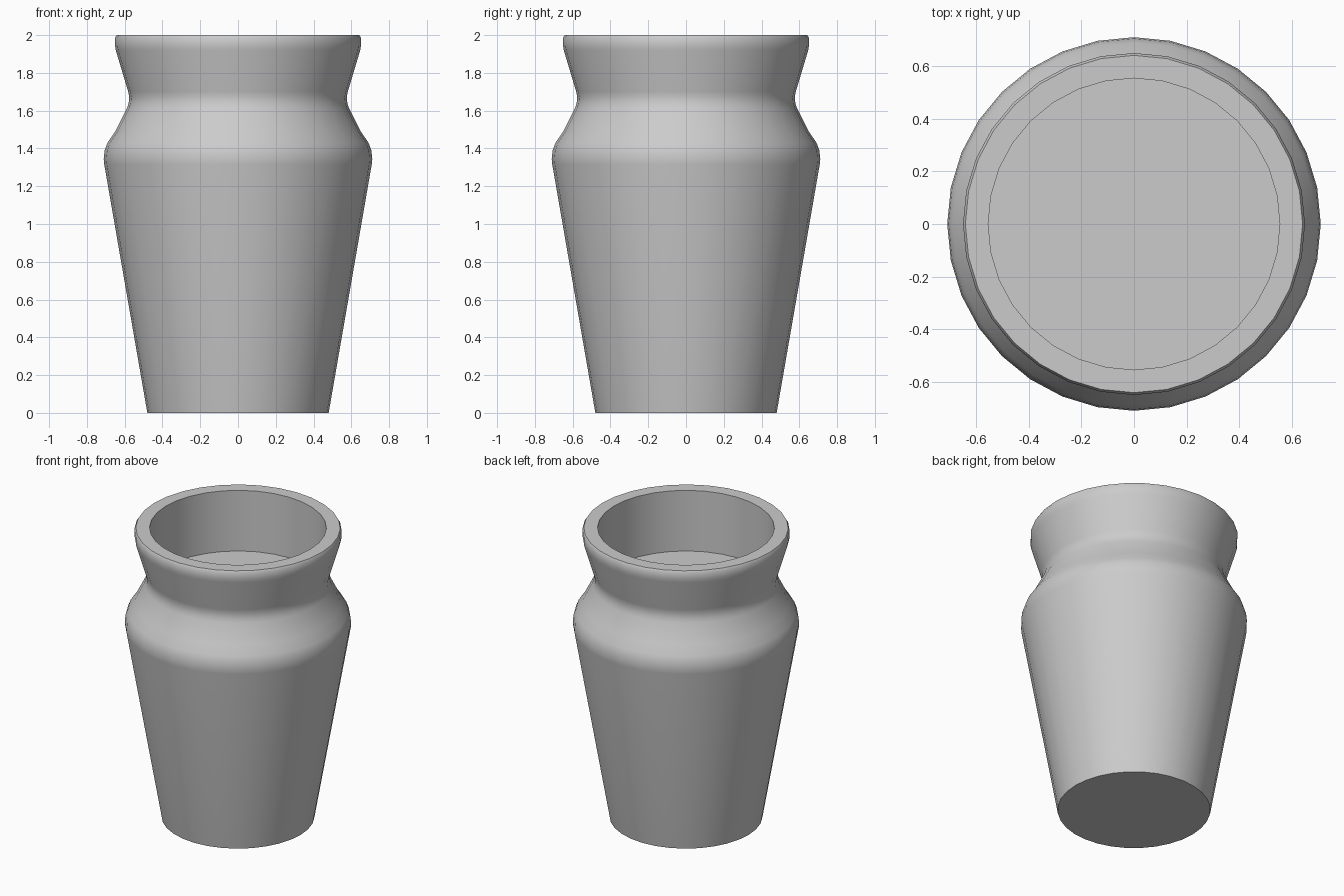
import bpy, bmesh
from math import cos, sin, pi, radians

if "Cube" in bpy.data.objects:
    bpy.data.objects.remove(bpy.data.objects["Cube"])

SIDES = 32

# Profile (radius, height): base, body, shoulder, neck, flared lip, inner well
profile = [
    (0.48, 0.0), (0.708, 1.315), (0.711, 1.345), (0.706, 1.39),
    (0.691, 1.43), (0.65, 1.49), (0.588, 1.613), (0.579, 1.64),
    (0.576, 1.67), (0.581, 1.70), (0.647, 1.92), (0.651, 1.945),
    (0.651, 1.985), (0.642, 2.0), (0.555, 2.0), (0.555, 1.58),
]

bm = bmesh.new()
rings = [[bm.verts.new((r * cos(2 * pi * i / SIDES), r * sin(2 * pi * i / SIDES), z))
          for i in range(SIDES)] for r, z in profile]

# Walls between neighbouring rings
for low, high in zip(rings, rings[1:]):
    for i in range(SIDES):
        j = (i + 1) % SIDES
        bm.faces.new((low[i], low[j], high[j], high[i]))

# Underside and raised inner floor
bm.faces.new(list(reversed(rings[0])))
bm.faces.new(rings[-1])

mesh = bpy.data.meshes.new("pot")
bm.to_mesh(mesh)
bm.free()
pot = bpy.data.objects.new("pot", mesh)
bpy.context.collection.objects.link(pot)

# Smooth walls with crisp base, rim and floor edges
bpy.context.view_layer.objects.active = pot
pot.select_set(True)
bpy.ops.object.shade_smooth_by_angle(angle=radians(40))
